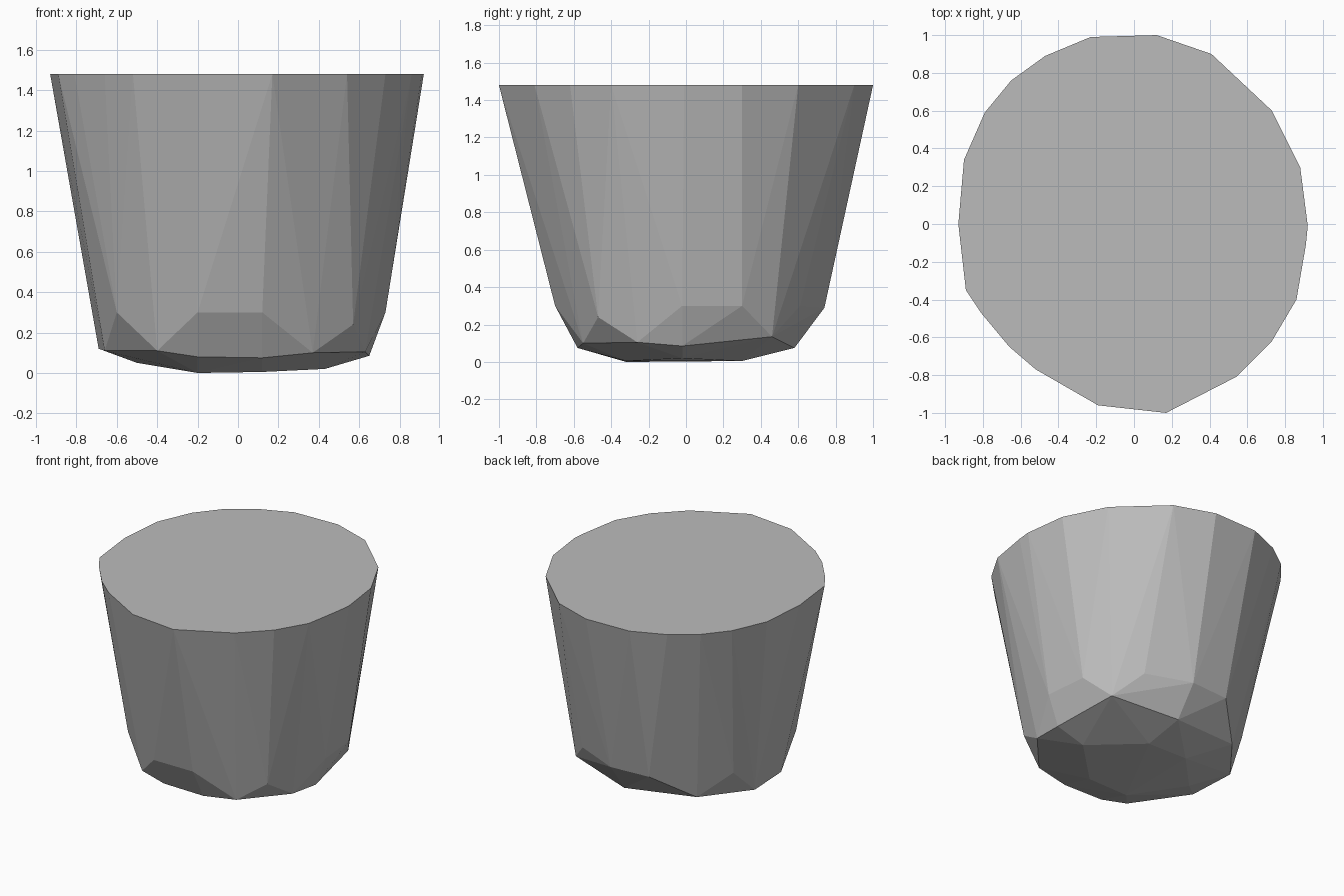
import bpy
import bmesh
import math
from mathutils import Vector

cube = bpy.data.objects.get("Cube")
if cube:
    bpy.data.objects.remove(cube, do_unlink=True)

TOP = 1.48

# Outline of the flat top
rim = [(-.23, .99), (.12, 1), (.41, .9), (.73, .6), (.88, .3), (.92, -.01),
       (.91, -.11), (.86, -.4), (.73, -.62), (.54, -.81), (.17, -1),
       (-.19, -.96), (-.52, -.77), (-.66, -.65), (-.81, -.47), (-.89, -.35),
       (-.93, 0), (-.9, .34), (-.79, .59), (-.65, .76), (-.47, .89)]

# Corners where the walls start to turn under
shoulder = [(-.2, -.7, .3), (.12, -.7, .3), (.57, -.47, .24), (.73, -.02, .3),
            (.7, .3, .3), (.42, .61, .3), (.1, .74, .29), (-.2, .72, .29),
            (-.64, .36, .3), (-.6, -.43, .3)]

# Lower edge of the walls
lower_edge = [(-.4, -.55, .11), (-.2, -.58, .08), (.12, -.58, .075),
              (.37, -.55, .1), (.63, -.26, .105), (.65, -.02, .085),
              (.58, .46, .135), (.1, .58, .075), (-.44, .5, .12),
              (-.69, .18, .12), (-.66, -.17, .11)]

# Shallow faceted underside
underside = [(-.2, -.32, 0), (.12, -.32, .005), (.43, -.02, .02),
             (.12, .3, .005), (-.2, .3, .01), (-.5, -.02, .05)]


def make_material(name, value):
    mat = bpy.data.materials.new(name)
    mat.use_nodes = True
    colour = (value, value, value, 1)
    mat.diffuse_color = colour
    shader = mat.node_tree.nodes["Principled BSDF"]
    shader.inputs["Base Color"].default_value = colour
    shader.inputs["Roughness"].default_value = .8
    return mat


def make_hull(name, points, mat):
    """Wrap the points in one convex, flat-shaded solid."""
    bm = bmesh.new()
    for point in points:
        bm.verts.new(Vector(point))
    result = bmesh.ops.convex_hull(bm, input=bm.verts[:])
    loose = {v for v in bm.verts if not v.link_faces}
    bmesh.ops.delete(bm, geom=list(loose), context="VERTS")
    # Merge the triangles of each flat facet
    bmesh.ops.dissolve_limit(bm, angle_limit=math.radians(1),
                             verts=bm.verts[:], edges=bm.edges[:])
    bmesh.ops.recalc_face_normals(bm, faces=bm.faces[:])
    mesh = bpy.data.meshes.new(name)
    bm.to_mesh(mesh)
    bm.free()
    mesh.materials.append(mat)
    obj = bpy.data.objects.new(name, mesh)
    bpy.context.collection.objects.link(obj)
    return obj


grey = make_material("plain grey", .5)
corners = [(x, y, TOP) for x, y in rim] + shoulder + lower_edge + underside
make_hull("faceted_tub", corners, grey)
